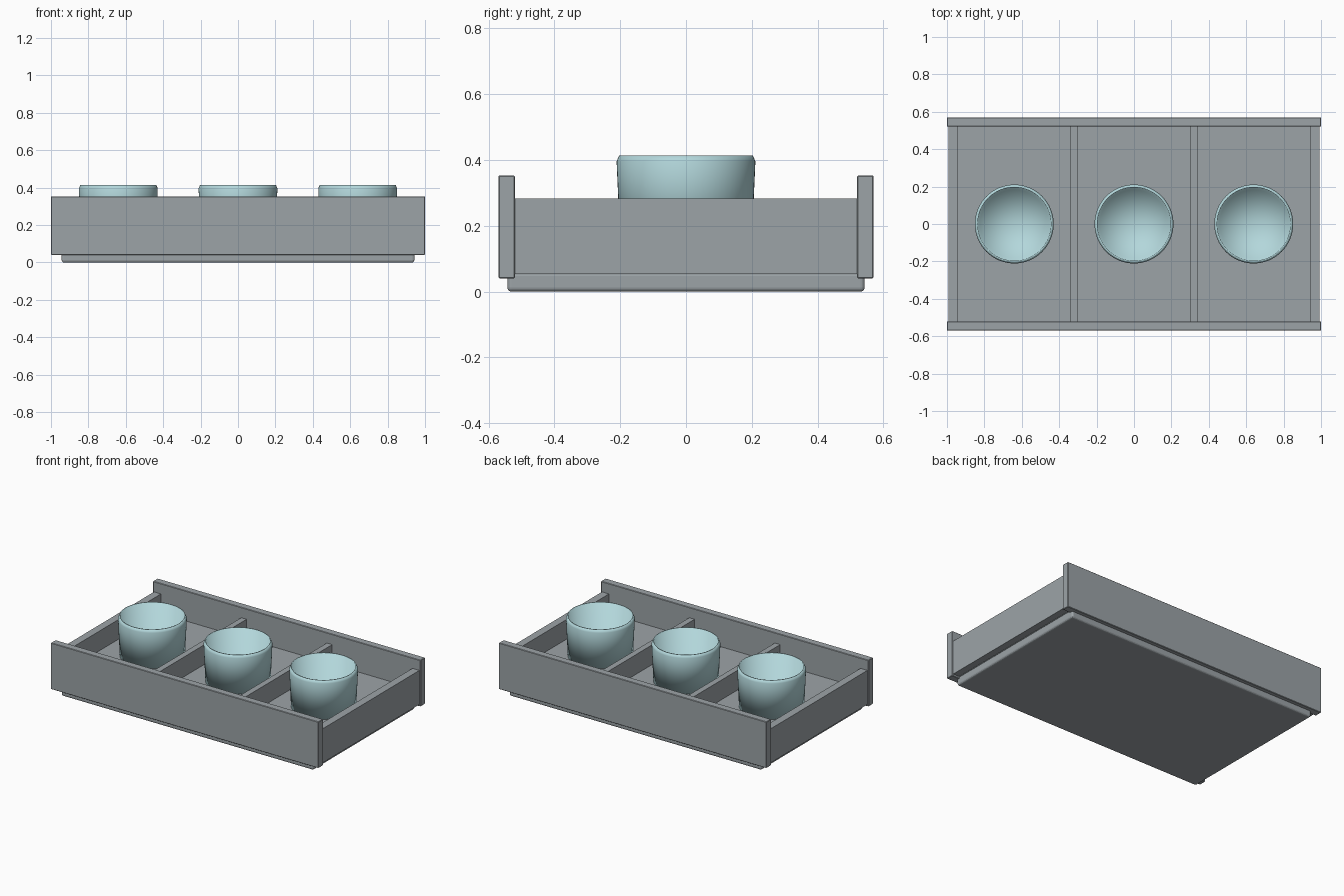
import bpy, bmesh, math

if "Cube" in bpy.data.objects:
    bpy.data.objects.remove(bpy.data.objects["Cube"])


def material(name, rgb):
    m = bpy.data.materials.new(name)
    m.diffuse_color = (*rgb, 1.0)
    m.use_nodes = True
    m.node_tree.nodes["Principled BSDF"].inputs["Base Color"].default_value = m.diffuse_color
    return m


GREY = material("tray grey", (0.335, 0.37, 0.39))
TEAL = material("pale teal", (0.45, 0.68, 0.71))
FLOOR = 0.15    # height of the tray's inner floor


def box(name, lo, hi, bevel=0.0, segments=1):
    """Box spanning two corners, optionally bevelled."""
    bm = bmesh.new()
    bmesh.ops.create_cube(bm, size=1.0)
    for v in bm.verts:
        v.co = [lo[i] + (v.co[i] + 0.5) * (hi[i] - lo[i]) for i in range(3)]
    if bevel:
        bmesh.ops.bevel(bm, geom=bm.edges[:], offset=bevel, segments=segments,
                        profile=0.5, affect='EDGES')
    me = bpy.data.meshes.new(name)
    bm.to_mesh(me)
    bm.free()
    ob = bpy.data.objects.new(name, me)
    bpy.context.collection.objects.link(ob)
    me.materials.append(GREY)
    return ob


def lathe(name, profile, x, mat, sides=64):
    """Smooth surface of revolution; first and last points lie on the axis."""
    bm = bmesh.new()
    rings = []
    for r, z in profile:
        n = 1 if r == 0 else sides
        rings.append([bm.verts.new((r * math.cos(math.tau * k / sides),
                                    r * math.sin(math.tau * k / sides), z))
                      for k in range(n)])
    for a, b in zip(rings, rings[1:]):
        for k in range(sides):
            j = (k + 1) % sides
            if len(a) == 1:
                bm.faces.new((a[0], b[j], b[k]))
            elif len(b) == 1:
                bm.faces.new((a[k], a[j], b[0]))
            else:
                bm.faces.new((a[k], a[j], b[j], b[k]))
    bmesh.ops.recalc_face_normals(bm, faces=bm.faces[:])
    for f in bm.faces:
        f.smooth = True
    me = bpy.data.meshes.new(name)
    bm.to_mesh(me)
    bm.free()
    ob = bpy.data.objects.new(name, me)
    ob.location.x = x
    bpy.context.collection.objects.link(ob)
    me.materials.append(mat)
    return ob


# Base plate with rounded edges, and the raised floor inside the walls
box("base_plate", (-0.943, -0.543, 0.0), (0.943, 0.543, 0.06), 0.012, 3)
box("tray_floor", (-0.945, -0.525, 0.05), (0.945, 0.525, FLOOR))

# Tall long walls at front and back
box("front_wall", (-1.0, -0.57, 0.04), (1.0, -0.52, 0.353), 0.003)
box("back_wall", (-1.0, 0.52, 0.04), (1.0, 0.57, 0.353), 0.003)

# Lower end walls and dividers
box("left_wall", (-0.992, -0.521, 0.053), (-0.94, 0.521, 0.283))
box("right_wall", (0.94, -0.521, 0.053), (0.992, 0.521, 0.283))
for side, x in (("left", -0.32), ("right", 0.32)):
    box(side + "_divider", (x - 0.02, -0.521, 0.1), (x + 0.02, 0.521, 0.283))

# Cups: nearly straight sides, chamfered rim, deep hollow inside
cup = [(0, FLOOR), (0.2, FLOOR), (0.211, 0.396), (0.203, 0.414),
       (0.196, 0.414), (0.182, FLOOR + 0.03), (0, FLOOR + 0.03)]
for place, x in (("left", -0.64), ("middle", 0.0), ("right", 0.64)):
    lathe(place + "_cup", cup, x, TEAL)
